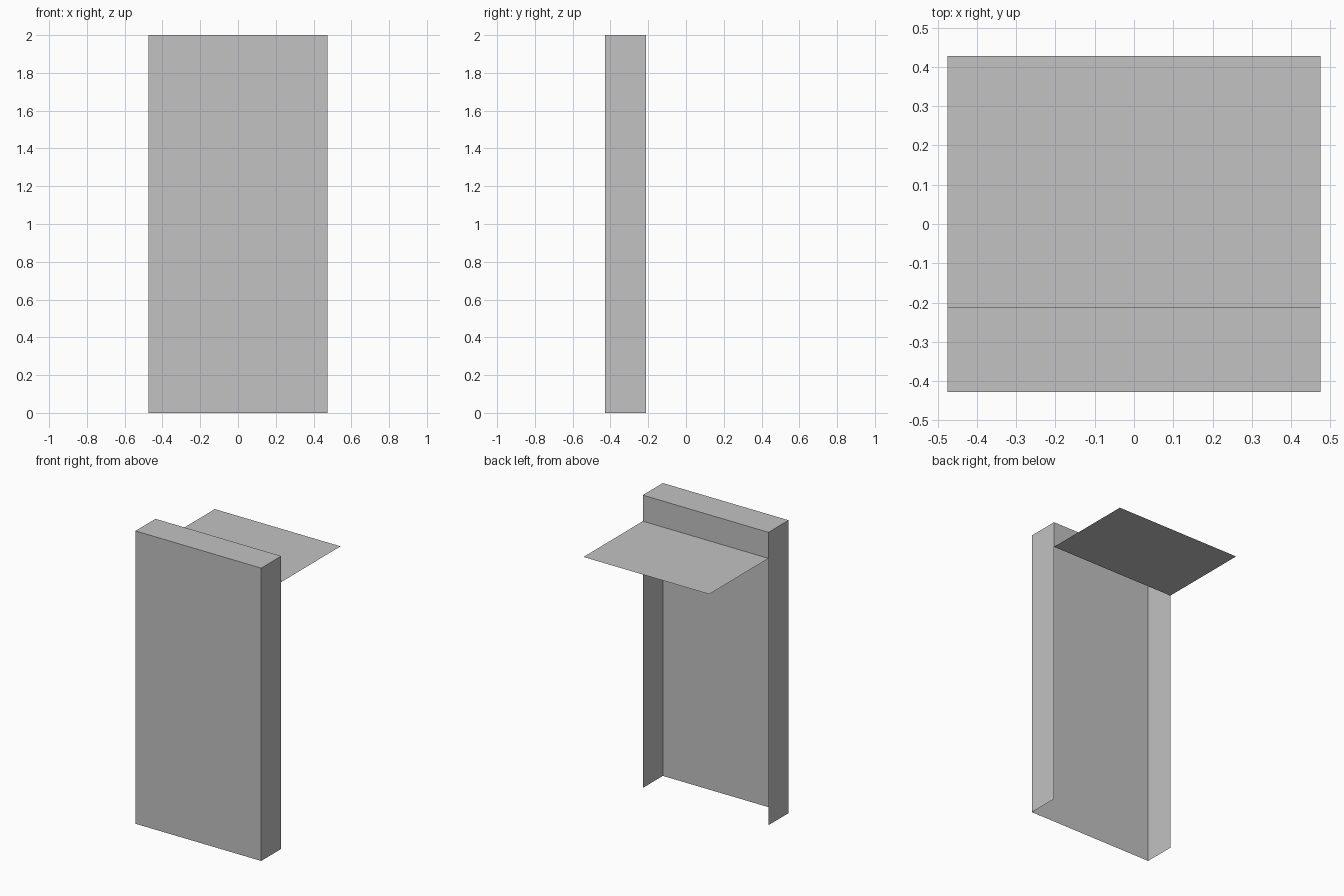
import bpy

cube = bpy.data.objects.get("Cube")
if cube:
    bpy.data.objects.remove(cube, do_unlink=True)

W = 0.475                            # half width
FRONT, MID, BACK = -0.428, -0.212, 0.428
TOP, SHELF = 2.0, 1.822

grey = bpy.data.materials.new("plain_grey")
grey.use_nodes = True
colour = (0.54, 0.54, 0.54, 1)
grey.diffuse_color = colour
grey.node_tree.nodes["Principled BSDF"].inputs["Base Color"].default_value = colour


def sheet(name, corners):
    """One thin flat panel."""
    mesh = bpy.data.meshes.new(name)
    mesh.from_pydata(corners, [], [range(len(corners))])
    mesh.materials.append(grey)
    obj = bpy.data.objects.new(name, mesh)
    bpy.context.collection.objects.link(obj)


def strip(name, start, end):
    """Panel spanning the full width between two (y, z) points."""
    sheet(name, [(-W, *start), (W, *start), (W, *end), (-W, *end)])


# Panels across the width
strip("front_panel", (FRONT, 0), (FRONT, TOP))
strip("top_panel", (FRONT, TOP), (MID, TOP))
strip("back_lip", (MID, TOP), (MID, SHELF))
strip("shelf", (MID, SHELF), (BACK, SHELF))

# Side walls, open at the back and bottom
profile = [(FRONT, 0), (MID, 0), (MID, TOP), (FRONT, TOP)]
sheet("left_side", [(W, y, z) for y, z in profile])
sheet("right_side", [(-W, y, z) for y, z in reversed(profile)])
